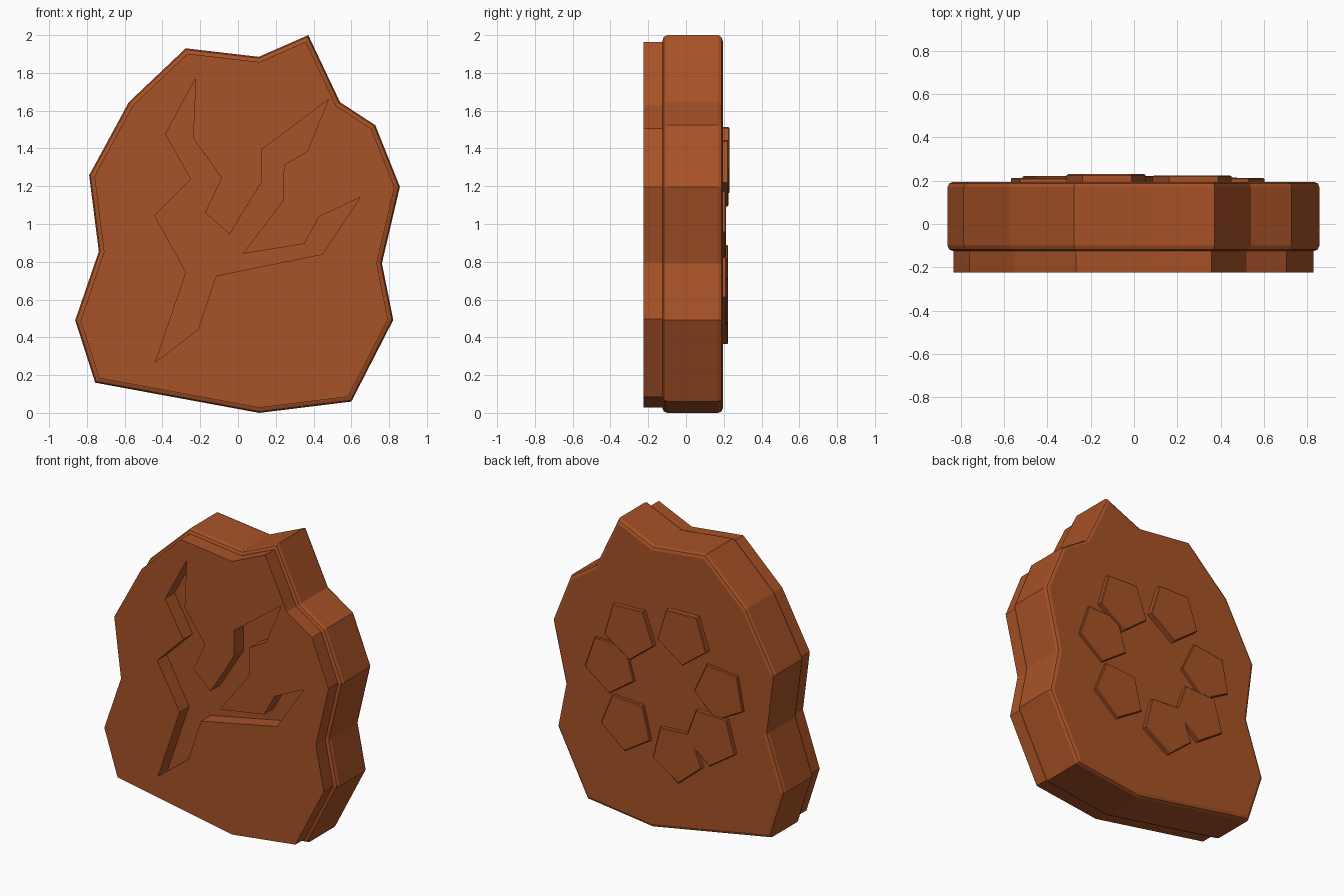
import bpy, bmesh, math
from mathutils import Vector

if "Cube" in bpy.data.objects:
    bpy.data.objects.remove(bpy.data.objects["Cube"])

clay = bpy.data.materials.new("burnt_clay")
clay.diffuse_color = (0.39, 0.084, 0.02, 1)
clay.use_nodes = True
clay.node_tree.nodes["Principled BSDF"].inputs["Base Color"].default_value = clay.diffuse_color

# Ragged slab outline, clockwise as (x, z)
OUTLINE = [(-.277, 1.93), (.11, 1.885), (.372, 2.0), (.54, 1.645), (.727, 1.523),
           (.857, 1.197), (.762, .792), (.822, .492), (.60, .06), (.113, 0.0),
           (-.756, .16), (-.862, .49), (-.737, .855), (-.788, 1.258), (-.578, 1.645)]

# Three-pronged carved mark on the front, clockwise as (x, z)
MARK = [(-.224, 1.772), (-.238, 1.454), (-.087, 1.245), (-.174, 1.06), (-.045, .946),
        (.127, 1.224), (.127, 1.396), (.478, 1.658), (.367, 1.385), (.243, 1.314),
        (.238, 1.123), (.024, .842), (.351, .895), (.43, 1.038), (.647, 1.142),
        (.446, .84), (-.116, .726), (-.211, .442), (-.436, .27), (-.275, .744),
        (-.441, 1.046), (-.248, 1.237), (-.383, 1.476)]


def inset(points, d):
    """Move every edge of a clockwise outline inwards by d."""
    out = []
    for i, p in enumerate(points):
        a, b, c = Vector(points[i - 1]), Vector(p), Vector(points[(i + 1) % len(points)])
        e1, e2 = (b - a).normalized(), (c - b).normalized()
        n1, n2 = Vector((e1.y, -e1.x)), Vector((e2.y, -e2.x))
        out.append(tuple(b + (n1 + n2) * d / (1 + n1.dot(n2))))
    return out


def prism(name, points, y0, y1, bevel, segments=1, rims=(True, True)):
    """Extrude an (x, z) outline along y and bevel its front/back rims."""
    bm = bmesh.new()
    face = bm.faces.new([bm.verts.new((x, y0, z)) for x, z in points])
    ext = bmesh.ops.extrude_face_region(bm, geom=[face], use_keep_orig=True)
    for v in ext["geom"]:
        if isinstance(v, bmesh.types.BMVert):
            v.co.y = y1
    bmesh.ops.recalc_face_normals(bm, faces=bm.faces[:])
    wanted = [y for y, on in zip((y0, y1), rims) if on]
    edges = [e for e in bm.edges
             if any(all(abs(v.co.y - y) < 1e-5 for v in e.verts) for y in wanted)]
    bmesh.ops.bevel(bm, geom=edges, offset=bevel, segments=segments,
                    profile=0.5, affect='EDGES')
    me = bpy.data.meshes.new(name)
    bm.to_mesh(me)
    bm.free()
    me.materials.append(clay)
    ob = bpy.data.objects.new(name, me)
    bpy.context.collection.objects.link(ob)
    return ob


# Main slab with softened rims
prism("slab", OUTLINE, -.125, .195, .025, segments=2)

# Thinner front plate with the mark cut right through it
cu = bpy.data.curves.new("front_plate", 'CURVE')
cu.dimensions = '2D'
cu.fill_mode = 'BOTH'
cu.extrude = .055
for pts in (inset(OUTLINE, .027), MARK):
    sp = cu.splines.new('POLY')
    sp.points.add(len(pts) - 1)
    for sp_point, (x, z) in zip(sp.points, pts):
        sp_point.co = (x, z, 0, 1)
    sp.use_cyclic_u = True
cu.materials.append(clay)
plate = bpy.data.objects.new("front_plate", cu)
bpy.context.collection.objects.link(plate)
plate.rotation_euler.x = math.pi / 2
plate.location.y = -.17
bpy.context.view_layer.objects.active = plate
plate.select_set(True)
bpy.ops.object.convert(target='MESH')
for poly in plate.data.polygons:
    poly.use_smooth = False

# Ring of thin five-sided chips on the back: x, z, turn in degrees, top y
CHIPS = [(.27, 1.285, 52, .225), (.42, 1.015, 55, .212), (.295, .66, 58, .215),
         (-.128, 1.355, 53, .23), (-.395, 1.045, 61, .213), (-.335, .73, 56, .222),
         (-.085, .555, 50, .222)]
for i, (cx, cz, turn, top) in enumerate(CHIPS):
    pts = [(cx + .192 * math.cos(math.radians(turn + 72 * k)),
            cz + .192 * math.sin(math.radians(turn + 72 * k))) for k in range(5)]
    prism(f"back_chip_{i + 1}", pts, .18, top, .005, rims=(False, True))
